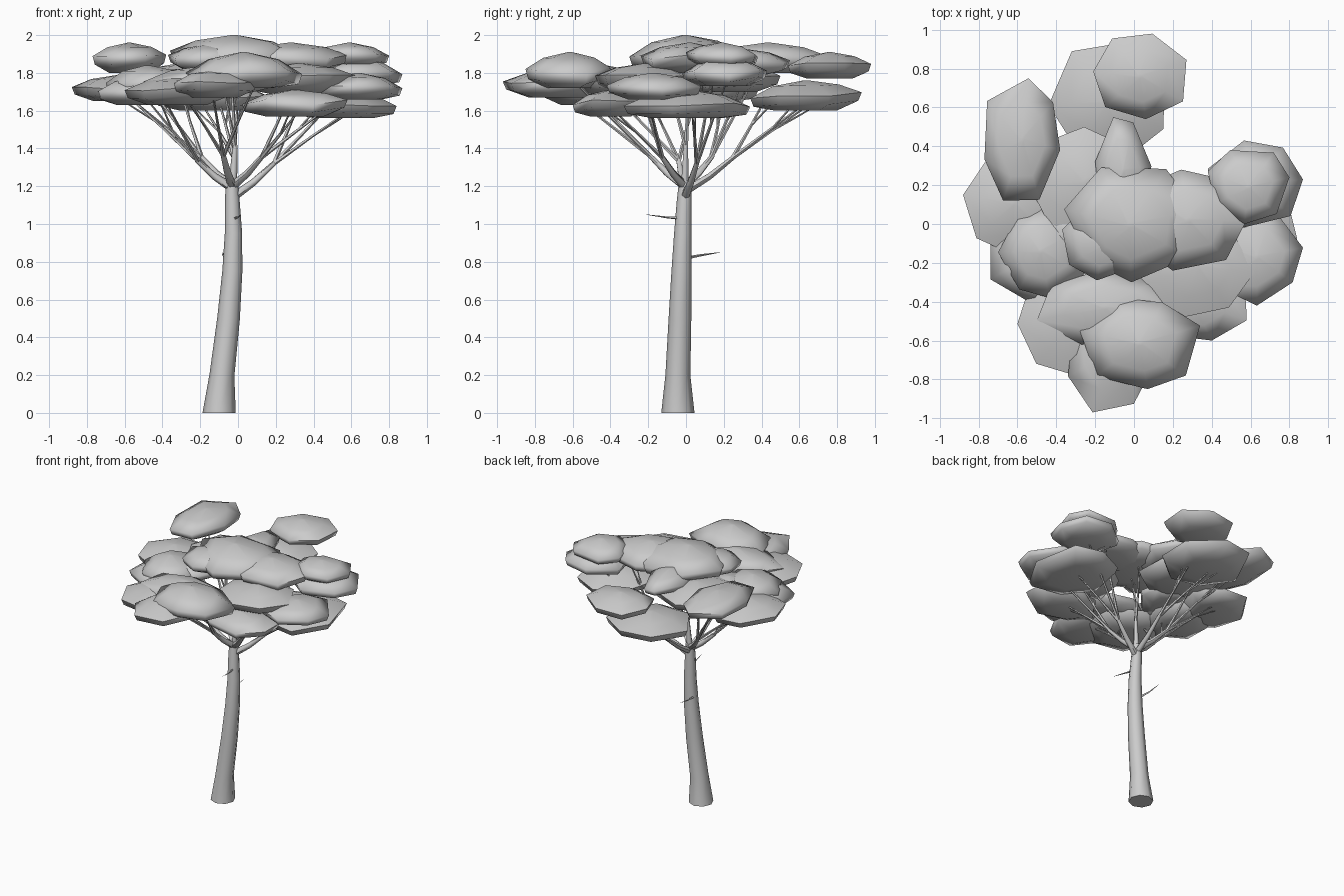
import bpy, bmesh, math, random
from mathutils import Vector

if "Cube" in bpy.data.objects:
    bpy.data.objects.remove(bpy.data.objects["Cube"])

random.seed(11)


def finish(bm, name, angle):
    bmesh.ops.recalc_face_normals(bm, faces=bm.faces)
    me = bpy.data.meshes.new(name)
    bm.to_mesh(me)
    bm.free()
    ob = bpy.data.objects.new(name, me)
    bpy.context.collection.objects.link(ob)
    bpy.ops.object.select_all(action='DESELECT')
    ob.select_set(True)
    bpy.context.view_layer.objects.active = ob
    bpy.ops.object.shade_smooth_by_angle(angle=math.radians(angle))
    return ob


def skin(bm, rings):
    """Bridge equal rings of points and cap both ends."""
    loops = [[bm.verts.new(p) for p in r] for r in rings]
    n = len(loops[0])
    for a, b in zip(loops, loops[1:]):
        for i in range(n):
            j = (i + 1) % n
            bm.faces.new((a[i], a[j], b[j], b[i]))
    bm.faces.new(loops[0][::-1])
    bm.faces.new(loops[-1])


def tube(bm, path, radii, sides=6):
    """Tapered tube following a path."""
    pts = [Vector(p) for p in path]
    rings = []
    for i, (p, r) in enumerate(zip(pts, radii)):
        d = pts[min(i + 1, len(pts) - 1)] - pts[max(i - 1, 0)]
        if i == 0 and p.z == 0:
            d = Vector((0, 0, 1))          # level foot on the ground
        q = Vector((0, 0, 1)).rotation_difference(d.normalized())
        rings.append([p + q @ Vector((r * math.cos(t), r * math.sin(t), 0))
                      for t in (math.tau * k / sides for k in range(sides))])
    skin(bm, rings)


# trunk
bm = bmesh.new()
tube(bm, [(-.10, -.043, 0), (-.085, -.043, .2), (-.05, -.032, .5), (-.03, -.024, .75),
          (-.024, -.017, .95), (-.03, -.01, 1.12), (-.032, -.004, 1.23)],
     [.088, .066, .06, .053, .046, .039, .033], 8)
finish(bm, "trunk", 60)

# small dead twigs on the trunk
bm = bmesh.new()
tube(bm, [(-.06, .0, .82), (-.08, .08, .835), (-.08, .18, .85)], [.009, .006, .001], 4)
tube(bm, [(-.02, -.03, 1.03), (0, -.1, 1.035), (.015, -.21, 1.05)], [.008, .005, .001], 4)
finish(bm, "trunk_twigs", 60)

# limbs: root height, fork point, then twig tips reaching into the canopy
LIMBS = [
    (1.19, (-.22, -.04, 1.34), [(-.58, .05, 1.68), (-.5, -.2, 1.68), (-.4, -.38, 1.68)]),
    (1.20, (-.20, .14, 1.36), [(-.55, .40, 1.84), (-.32, .3, 1.76), (-.6, .2, 1.69)]),
    (1.17, (-.02, .26, 1.36), [(-.2, .68, 1.65), (.0, .70, 1.69), (-.12, .45, 1.72)]),
    (1.14, (.2, .06, 1.33), [(.6, .03, 1.61), (.62, .22, 1.77), (.4, .15, 1.84)]),
    (1.20, (.13, -.13, 1.36), [(.34, -.4, 1.62), (.55, -.2, 1.67), (.3, -.25, 1.74)]),
    (1.20, (-.08, -.2, 1.37), [(-.14, -.66, 1.72), (.1, -.6, 1.76), (-.28, -.5, 1.68)]),
    (1.18, (-.015, 0, 1.42), [(-.04, .02, 1.86), (-.1, -.12, 1.84)]),
]
bm = bmesh.new()
for z, fork, tips in LIMBS:
    root, f = Vector((-.03, -.008, z)), Vector(fork)
    knee = root.lerp(f, .5) + Vector((0, 0, -.012))
    tube(bm, [root, knee, f], [.024, .019, .013])
    for t in tips:
        t = Vector(t)
        mid = f.lerp(t, .45)
        tube(bm, [f - (f - knee) * .1, mid, t], [.012, .008, .004], 5)
        # side shoot off each twig
        side = Vector((random.uniform(-.08, .08), random.uniform(-.08, .08), 0))
        tube(bm, [mid, f.lerp(t, .75) + side * .6, t + side], [.006, .005, .002], 4)
finish(bm, "branches", 60)

# leaf pads: (x0, x1, y0, y1, z0, z1) extents, overlapping into one crown
CANOPY = {
    "top": [(-.36, .32, -.30, .29, 1.81, 2.0), (-.02, .58, -.24, .28, 1.80, 1.96),
            (-.37, .06, -.29, .08, 1.81, 1.95),
            (-.20, .09, .0, .55, 1.79, 1.93), (.38, .80, 0, .38, 1.83, 1.96),
            (-.77, -.38, .12, .75, 1.80, 1.96)],
    "middle": [(-.21, .27, .54, .98, 1.77, 1.91), (.38, .87, -.02, .43, 1.73, 1.88),
               (.40, .87, -.42, .08, 1.66, 1.80), (-.28, .34, -.85, -.38, 1.72, 1.91),
               (-.54, .04, -.06, .50, 1.70, 1.86), (.03, .62, -.48, .05, 1.69, 1.85),
               (-.70, -.26, -.38, .10, 1.68, 1.84), (-.50, .20, -.62, -.24, 1.69, 1.84)],
    "lower": [(-.44, .16, .34, .93, 1.60, 1.76), (.28, .84, -.33, .34, 1.56, 1.71),
              (.02, .58, -.60, -.20, 1.57, 1.71), (-.34, .10, -.97, -.36, 1.67, 1.82),
              (-.74, -.30, -.42, .10, 1.63, 1.78), (-.60, -.04, -.79, -.22, 1.63, 1.78),
              (-.88, -.36, -.16, .38, 1.65, 1.79), (-.52, -.15, -.26, .16, 1.69, 1.82)],
}


def pad(bm, x0, x1, y0, y1, z0, z1):
    n, turn = 7, random.random()
    rim = []
    for k in range(n):
        a = math.tau * (k + turn + random.uniform(-.15, .15)) / n
        r = random.uniform(.94, 1.06)
        rim.append((r * math.cos(a), r * math.sin(a)))
    # stretch the rim exactly to its extents
    lo = [min(p[i] for p in rim) for i in (0, 1)]
    hi = [max(p[i] for p in rim) for i in (0, 1)]
    rim = [(x0 + (x1 - x0) * (u - lo[0]) / (hi[0] - lo[0]),
            y0 + (y1 - y0) * (v - lo[1]) / (hi[1] - lo[1])) for u, v in rim]
    cx, cy, h = (x0 + x1) / 2, (y0 + y1) / 2, z1 - z0
    wob = [random.uniform(-.12, .12) for _ in range(n)]

    def ring(s, level, w):
        return [Vector((cx + (x - cx) * s, cy + (y - cy) * s, z0 + h * (level + w * d)))
                for (x, y), d in zip(rim, wob)]

    skin(bm, [ring(.55, .0, 0), ring(.94, .22, 1), ring(1, .5, 1), ring(.6, .83, .3),
              ring(.05, 1, 0)])


for layer, boxes in CANOPY.items():
    bm = bmesh.new()
    for b in boxes:
        pad(bm, *b)
    finish(bm, layer + "_canopy", 80)
